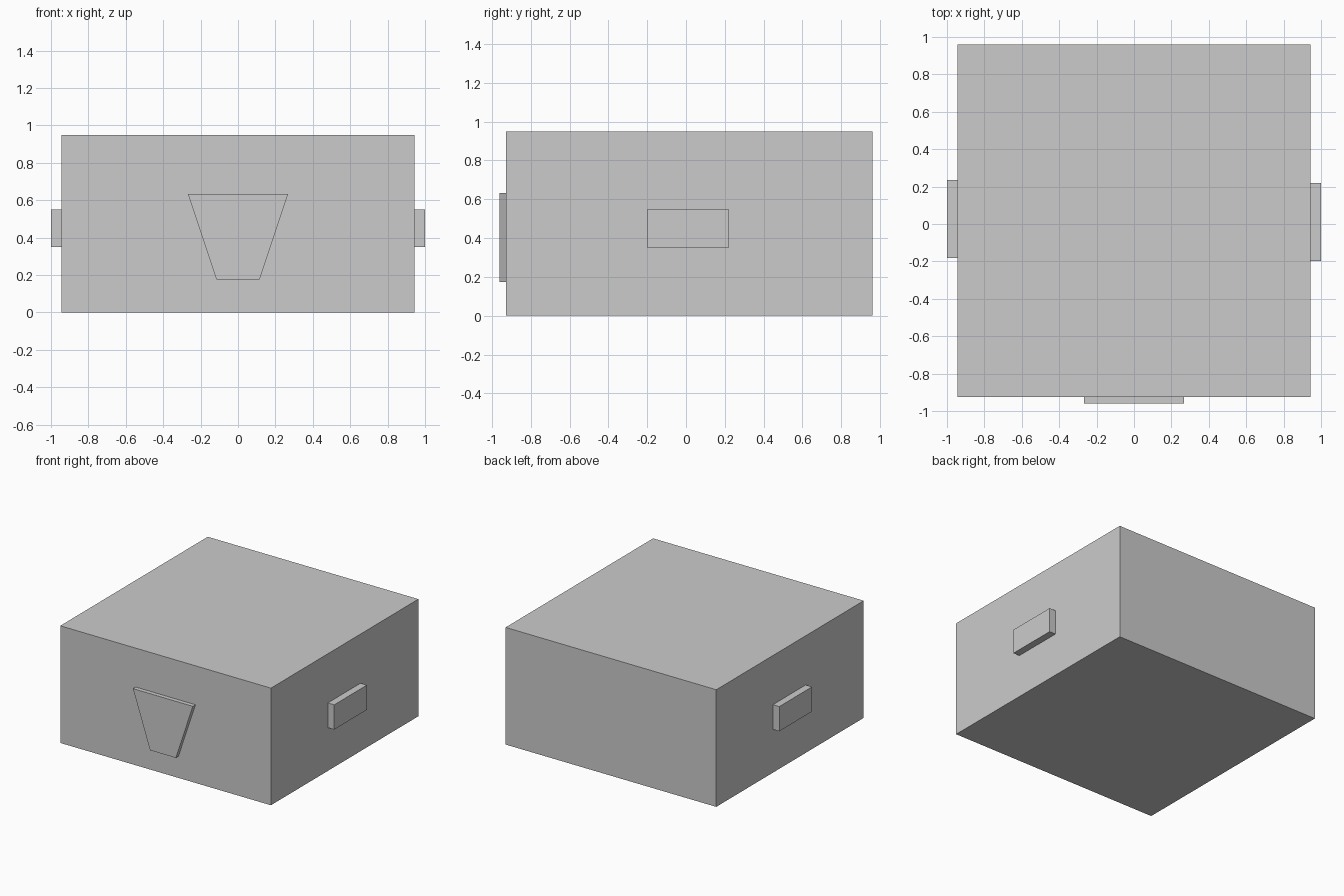
import bpy, bmesh

if "Cube" in bpy.data.objects:
    bpy.data.objects.remove(bpy.data.objects["Cube"])


def prism(name, profile, y0, y1):
    """Extrude an x-z outline from y0 (front) to y1 (back)."""
    bm = bmesh.new()
    face = bm.faces.new([bm.verts.new((x, y0, z)) for x, z in profile])
    new = bmesh.ops.extrude_face_region(bm, geom=[face])["geom"]
    verts = [v for v in new if isinstance(v, bmesh.types.BMVert)]
    bmesh.ops.translate(bm, verts=verts, vec=(0, y1 - y0, 0))
    bmesh.ops.recalc_face_normals(bm, faces=bm.faces)
    mesh = bpy.data.meshes.new(name)
    bm.to_mesh(mesh)
    bm.free()
    obj = bpy.data.objects.new(name, mesh)
    bpy.context.collection.objects.link(obj)
    return obj


def box(name, x0, x1, y0, y1, z0, z1):
    return prism(name, [(x0, z0), (x1, z0), (x1, z1), (x0, z1)], y0, y1)


HALF = 0.943   # half width of the chest
FRONT = -0.926

# Main body
box("chest_body", -HALF, HALF, FRONT, 0.96, 0, 0.948)

# Tapered latch plate on the front
prism("front_latch", [(-0.115, 0.175), (0.115, 0.175), (0.268, 0.633), (-0.268, 0.633)],
      -0.96, FRONT)

# Side handles, slightly staggered front to back
box("right_handle", HALF, 1.0, -0.198, 0.22, 0.35, 0.55)
box("left_handle", -1.0, -HALF, -0.183, 0.235, 0.35, 0.55)
